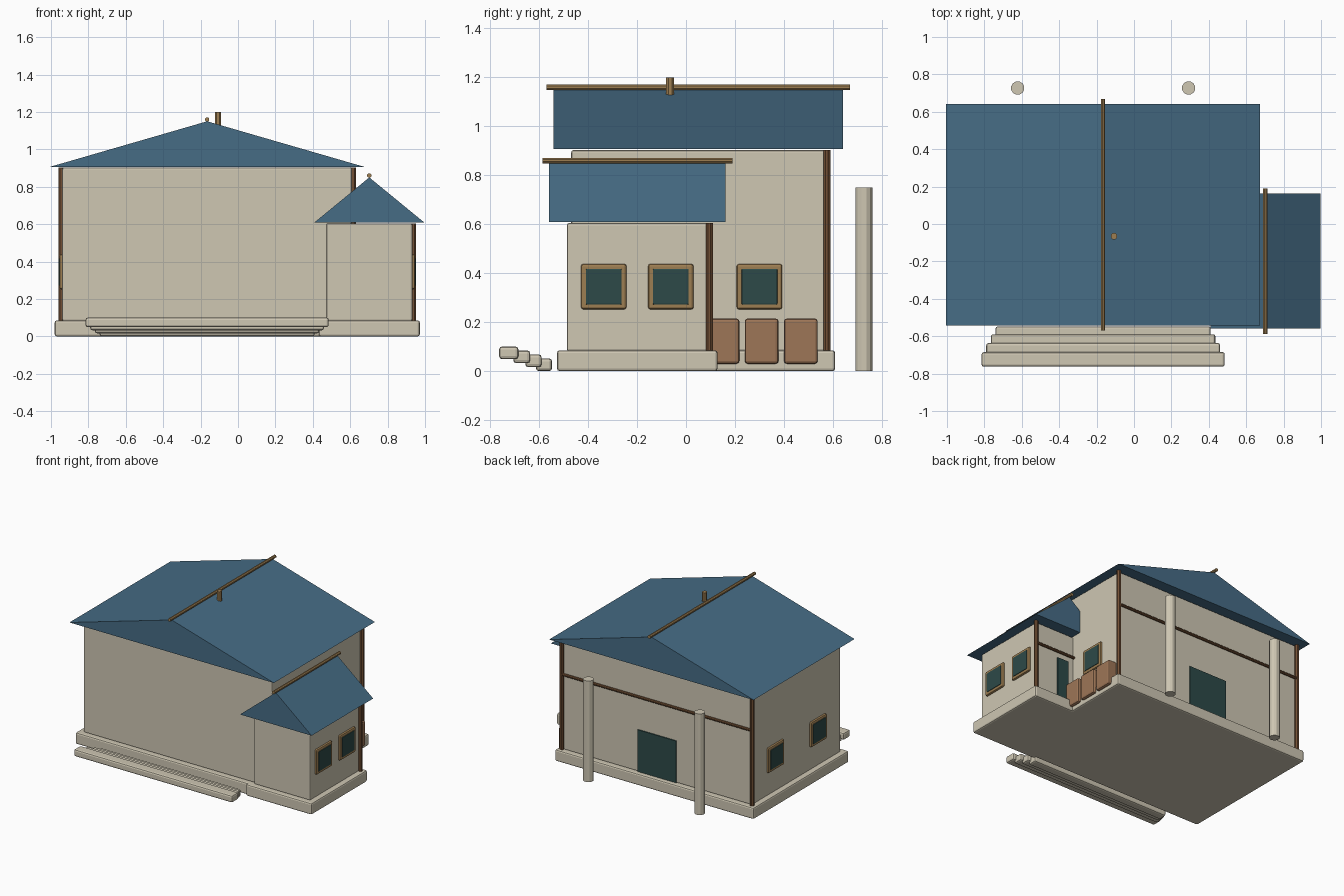
import bpy, math
from mathutils import Vector

cube = bpy.data.objects.get("Cube")
if cube:
    bpy.data.objects.remove(cube, do_unlink=True)


def material(name, rgb):
    m = bpy.data.materials.new(name)
    m.use_nodes = True
    m.diffuse_color = (*rgb, 1)
    m.node_tree.nodes["Principled BSDF"].inputs["Base Color"].default_value = (*rgb, 1)
    return m


CREAM = material("cream plaster", (0.62, 0.57, 0.45))
BLUE = material("slate blue", (0.061, 0.15, 0.235))
GOLD = material("golden wood", (0.34, 0.21, 0.085))
BROWN = material("dark brown wood", (0.17, 0.08, 0.035))
CRATE = material("crate wood", (0.34, 0.18, 0.095))
GLASS = material("dark green", (0.026, 0.068, 0.065))


def add(name, verts, faces, mat, bevel=0.0):
    mesh = bpy.data.meshes.new(name)
    mesh.from_pydata(verts, [], faces)
    mesh.materials.append(mat)
    ob = bpy.data.objects.new(name, mesh)
    bpy.context.collection.objects.link(ob)
    if bevel:
        mod = ob.modifiers.new("soft edges", "BEVEL")
        mod.width = bevel
        mod.segments = 2
    return ob


def box(name, x, y, z, mat, bevel=0.0):
    """Box from (low, high) pairs on each axis."""
    verts = [(a, b, c) for a in x for b in y for c in z]
    faces = [(0, 1, 3, 2), (4, 6, 7, 5), (0, 4, 5, 1),
             (2, 3, 7, 6), (0, 2, 6, 4), (1, 5, 7, 3)]
    return add(name, verts, faces, mat, bevel)


def span(centre, half):
    return (centre - half, centre + half)


def pole(name, start, end, radius, mat, sides=8):
    """Straight faceted rod between two points."""
    start, end = Vector(start), Vector(end)
    turn = (end - start).to_track_quat("Z", "Y")
    verts = []
    for base in (start, end):
        for i in range(sides):
            a = math.tau * (i + 0.5) / sides
            verts.append(base + turn @ Vector((radius * math.cos(a), radius * math.sin(a), 0)))
    faces = [(i, (i + 1) % sides, sides + (i + 1) % sides, sides + i) for i in range(sides)]
    faces += [tuple(reversed(range(sides))), tuple(range(sides, 2 * sides))]
    return add(name, verts, faces, mat)


def gable_roof(name, x, y, z):
    mid = sum(x) / 2
    verts = [(px, py, pz) for py in y for px, pz in ((x[0], z[0]), (x[1], z[0]), (mid, z[1]))]
    faces = [(0, 1, 2), (3, 5, 4), (0, 3, 4, 1), (1, 4, 5, 2), (2, 5, 3, 0)]
    return add(name, verts, faces, BLUE)


def window(name, wall_x, side, y):
    """Framed window on a side wall; side is +1 or -1 along x."""
    z = 0.345
    for part, half, depth, mat, bev in (("frame", 0.093, 0.015, GOLD, 0.01),
                                        ("glass", 0.073, 0.019, GLASS, 0.004)):
        xs = sorted((wall_x - side * 0.02, wall_x + side * depth))
        box(f"{name}_{part}", xs, span(y, half), span(z, half), mat, bev)


def building(name, cx, cy, hx, hy, top, ridge, beam_z, post_sides):
    """Base, walls, gable roof, ridge pole, back door and back timbers."""
    box(name + "_base", span(cx, hx + 0.04), span(cy, hy + 0.04), (0, 0.085), CREAM, 0.011)
    box(name + "_walls", span(cx, hx), span(cy, hy), (0.08, top), CREAM, 0.01)
    gable_roof(name + "_roof", span(cx, hx + 0.064), span(cy, hy + 0.073), (top + 0.004, ridge))
    pole(name + "_ridge_pole", (cx, cy - hy - 0.1, ridge + 0.01),
         (cx, cy + hy + 0.1, ridge + 0.01), 0.012, GOLD)
    back = cy + hy
    box(name + "_back_door", span(cx, hx * 0.203), (back - 0.02, back + 0.008), (0.085, 0.395), GLASS)
    for s in post_sides:
        px = cx + s * (hx + 0.006)
        pole(name + "_back_post", (px, back + 0.006, 0.085), (px, back + 0.006, top), 0.0155, BROWN)
    pole(name + "_back_beam", (cx - hx, back + 0.012, beam_z), (cx + hx, back + 0.012, beam_z), 0.01, BROWN)


# Main house and side wing
MX, MY, MHX = -0.165, 0.05, 0.775
WX, WY, WHX = 0.702, -0.199, 0.23
building("house", MX, MY, MHX, 0.519, 0.903, 1.15, 0.643, (-1, 1))
building("wing", WX, WY, WHX, 0.288, 0.605, 0.85, 0.438, (1,))

# Windows
for side, label in ((-1, "right"), (1, "left")):
    for y in (MY - 0.25, MY + 0.25):
        if side < 0 or y > 0:
            window(f"house_{label}_window", MX + side * MHX, side, y)
for y in span(WY, 0.137):
    window("wing_window", WX + WHX, 1, y)

# Chimney
pole("chimney", (-0.107, -0.065, 1.1), (-0.107, -0.065, 1.2), 0.018, GOLD)

# Front steps, narrowing towards the house
for i, (y, depth) in enumerate(((-0.724, 0.078), (-0.671, 0.069), (-0.623, 0.067), (-0.58, 0.066))):
    low = 0.049 - 0.0163 * i
    box("front_step", span(MX, 0.65 - 0.025 * i), span(y, depth / 2), (low, low + 0.052), CREAM, 0.012)

# Free-standing columns behind the house
for x in span(MX, 0.457):
    pole("back_column", (x, 0.727, 0), (x, 0.727, 0.75), 0.036, CREAM, 12)

# Crates against the side wall
for i in range(3):
    box("crate", (0.54, 0.672), span(0.149 + 0.16 * i, 0.069), (0.03, 0.215), CRATE, 0.012)
